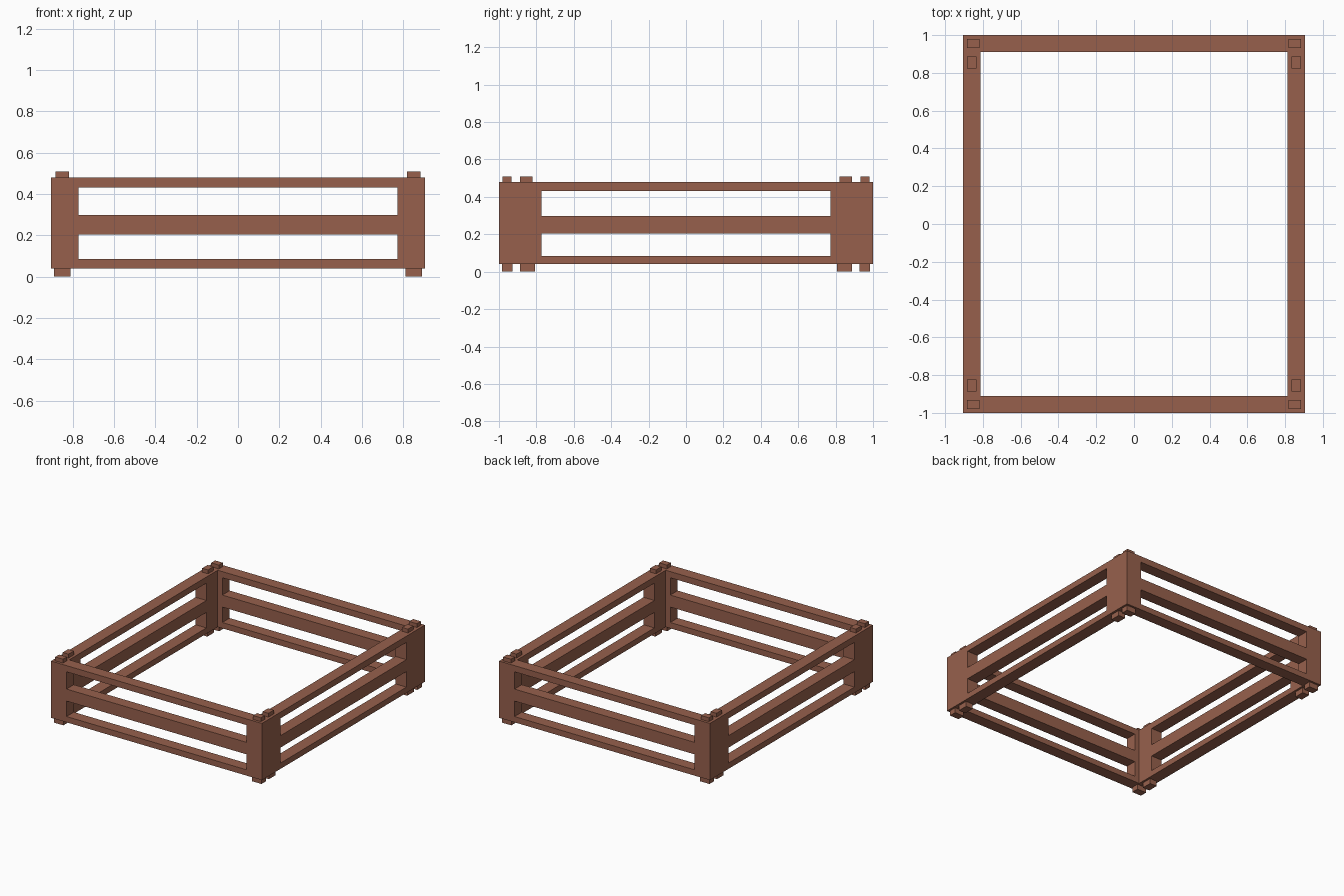
import bpy, bmesh

if "Cube" in bpy.data.objects:
    bpy.data.objects.remove(bpy.data.objects["Cube"])

# One timber colour for the whole frame
wood = bpy.data.materials.new("reddish brown wood")
wood.diffuse_color = (0.31, 0.118, 0.073, 1)
wood.use_nodes = True
wood.node_tree.nodes["Principled BSDF"].inputs["Base Color"].default_value = wood.diffuse_color


def box(bm, x0, x1, y0, y1, z0, z1):
    v = [bm.verts.new((x, y, z)) for z in (z0, z1)
         for x, y in ((x0, y0), (x1, y0), (x1, y1), (x0, y1))]
    for f in ((3, 2, 1, 0), (4, 5, 6, 7), (0, 1, 5, 4),
              (1, 2, 6, 5), (2, 3, 7, 6), (3, 0, 4, 7)):
        bm.faces.new([v[i] for i in f])


def finish(bm, name):
    bmesh.ops.recalc_face_normals(bm, faces=bm.faces)
    me = bpy.data.meshes.new(name)
    bm.to_mesh(me)
    bm.free()
    me.materials.append(wood)
    ob = bpy.data.objects.new(name, me)
    bpy.context.collection.objects.link(ob)


def panel(name, along_x, sign, length, post_in, near, far):
    """Wall panel: solid outline with two slots, as a cut-out grid of bars."""
    bm = bmesh.new()
    us = [-length, -post_in, post_in, length]
    zs = [0.04, 0.085, 0.205, 0.298, 0.432, 0.48]
    grid = [[bm.verts.new((u, near, z) if along_x else (near, u, z)) for z in zs] for u in us]
    for i in range(3):
        for j in range(5):
            if i == 1 and j in (1, 3):      # open slots between the rails
                continue
            bm.faces.new((grid[i][j], grid[i + 1][j], grid[i + 1][j + 1], grid[i][j + 1]))
    res = bmesh.ops.extrude_face_region(bm, geom=bm.faces[:] + bm.edges[:] + bm.verts[:], use_keep_orig=True)
    move = (far - near) * sign
    for v in [g for g in res["geom"] if isinstance(g, bmesh.types.BMVert)]:
        v.co[1 if along_x else 0] += move
    # place on the proper side
    for v in bm.verts:
        k = 1 if along_x else 0
        v.co[k] += near * sign - near
    finish(bm, name)


# Four wall panels with corner posts and three rails
for s, fb, lr in ((-1, "front", "left"), (1, "back", "right")):
    panel(fb + "_panel", True, s, 0.905, 0.772, 0.91, 1.0)
    panel(lr + "_panel", False, s, 0.91, 0.772, 0.812, 0.905)

# Stacking pegs on top and feet beneath at every corner
for sx, lr in ((-1, "left"), (1, "right")):
    for sy, fb in ((-1, "front"), (1, "back")):
        for part, z0, z1, a, b in (
                ("pegs", 0.48, 0.51, (0.817, 0.883, 0.932, 0.98), (0.833, 0.883, 0.822, 0.888)),
                ("feet", 0.0, 0.04, (0.811, 0.89, 0.927, 0.984), (0.828, 0.888, 0.807, 0.888))):
            bm = bmesh.new()
            for x0, x1, y0, y1 in (a, b):
                box(bm, *sorted((sx * x0, sx * x1)), *sorted((sy * y0, sy * y1)), z0, z1)
            finish(bm, f"{fb}_{lr}_{part}")
